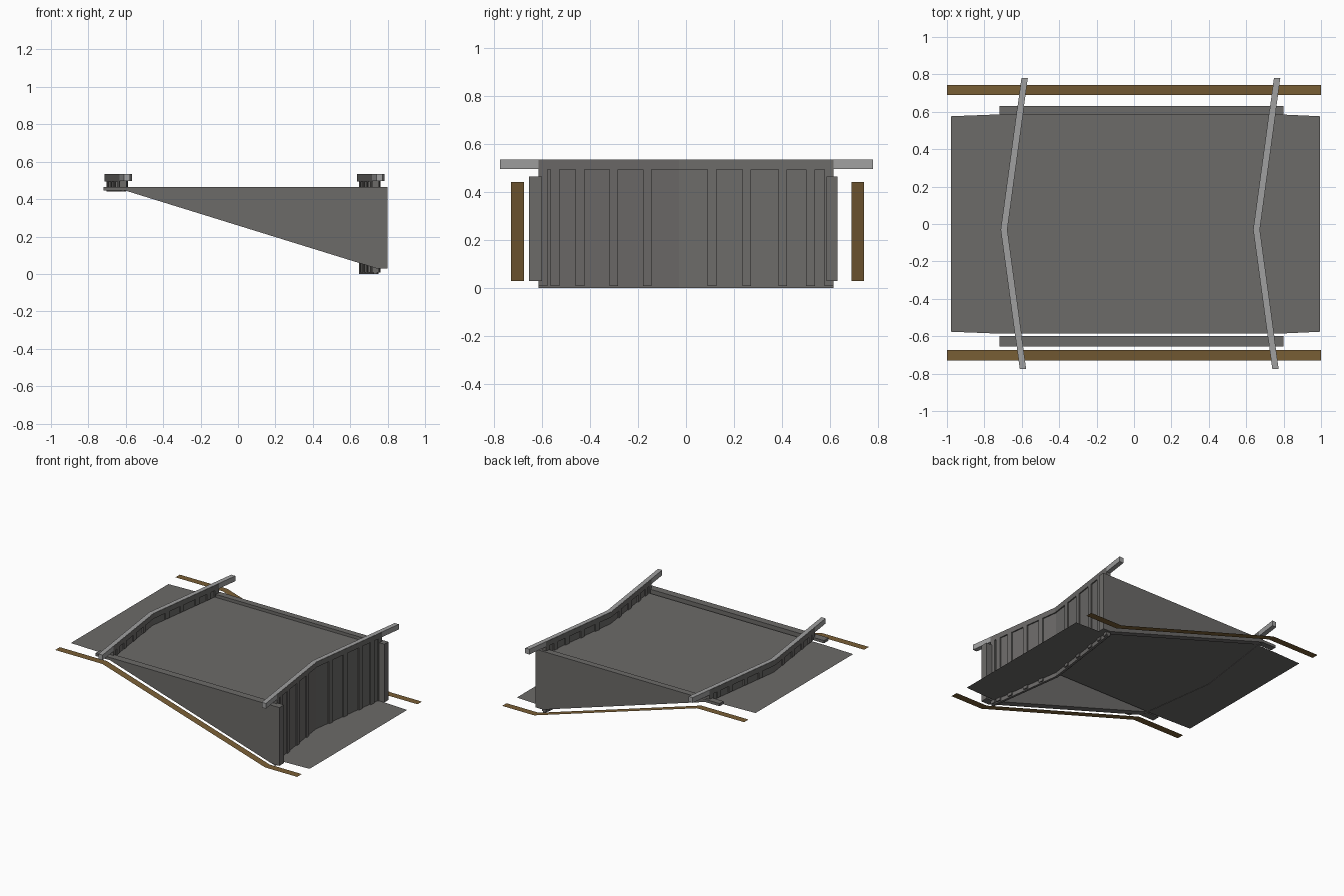
import bpy

if "Cube" in bpy.data.objects:
    bpy.data.objects.remove(bpy.data.objects["Cube"])


def material(name, rgb):
    m = bpy.data.materials.new(name)
    m.diffuse_color = (*rgb, 1)
    m.use_nodes = True
    m.node_tree.nodes["Principled BSDF"].inputs["Base Color"].default_value = m.diffuse_color
    return m


STONE = material("dark_grey", (0.15, 0.145, 0.14))
METAL = material("light_grey", (0.35, 0.35, 0.35))
EARTH = material("earth_brown", (0.19, 0.112, 0.036))

APEX_Y, SLOPE = -0.03, 0.136      # shape shared by both V-shaped gates


def add(name, verts, faces, mat):
    me = bpy.data.meshes.new(name)
    me.from_pydata(verts, [], faces)
    me.materials.append(mat)
    ob = bpy.data.objects.new(name, me)
    bpy.context.collection.objects.link(ob)
    return ob


def vee(x0, y):
    return x0 + SLOPE * abs(y - APEX_Y)


def v_bar(name, x0, y0, y1, z0, z1, thick, mat):
    """Upright bar following the V line between y0 and y1."""
    ys = [y0, APEX_Y, y1] if y0 < APEX_Y < y1 else [y0, y1]
    verts, faces = [], []
    for y in ys:
        x = vee(x0, y)
        h = thick / 2
        verts += [(x - h, y, z0), (x + h, y, z0), (x + h, y, z1), (x - h, y, z1)]
    for i in range(len(ys) - 1):
        a, b = 4 * i, 4 * i + 4
        for j in range(4):
            k = (j + 1) % 4
            faces.append((a + j, a + k, b + k, b + j))
    n = len(verts)
    faces += [(3, 2, 1, 0), (n - 4, n - 3, n - 2, n - 1)]
    # outward winding for the whole bar
    faces = [tuple(reversed(f)) for f in faces[:-2]] + \
            [tuple(reversed(f)) for f in faces[-2:]]
    ob = add(name, verts, faces, mat)
    import bmesh
    bm = bmesh.new()
    bm.from_mesh(ob.data)
    bmesh.ops.recalc_face_normals(bm, faces=bm.faces)
    bm.to_mesh(ob.data)
    bm.free()


# Side walls: wedge profile extruded across y
profile = [(-0.72, 0.445), (-0.60, 0.445), (0.74, 0.03),
           (0.80, 0.03), (0.80, 0.465), (-0.72, 0.465)]
for name, y0, y1 in (("front_wall", -0.655, -0.60), ("back_wall", 0.585, 0.632)):
    n = len(profile)
    verts = [(x, y, z) for y in (y0, y1) for x, z in profile]
    faces = [tuple(range(n)), tuple(reversed(range(n, 2 * n)))]
    faces += [(i, i + n, (i + 1) % n + n, (i + 1) % n) for i in range(n)]
    add(name, verts, faces, STONE)

# Bank strips: thin sheets following the slope beside the walls
path = [(-1, 0.443), (-0.61, 0.443), (0.735, 0.03), (1, 0.03)]
for name, y0, y1 in (("front_bank", -0.73, -0.675), ("back_bank", 0.69, 0.742)):
    verts = [(x, y, z) for x, z in path for y in (y0, y1)]
    faces = [(2 * i, 2 * i + 2, 2 * i + 3, 2 * i + 1) for i in range(3)]
    add(name, verts, faces, EARTH)

# Water sheets, ending on the V line of the lower gate
GATE_LOW, GATE_HIGH = 0.655, -0.695
W = 0.585
vline = [(vee(GATE_LOW, y), y) for y in (-W, APEX_Y, W)]
high = [(-0.978, 0.576), (-0.978, -0.576), (-0.75, -W)] + vline + [(-0.75, W)]
low = vline[::-1] + [(0.80, -W), (0.995, -0.576), (0.995, 0.576), (0.80, W)]
for name, pts, z in (("upper_water", high, 0.442), ("lower_water", low, 0.03)):
    add(name, [(x, y, z) for x, y in pts], [tuple(range(len(pts)))], STONE)

# Gates: thin panel, upright battens, header and long balance beam
battens = (-0.615, -0.565, -0.46, -0.32, -0.18, 0.09, 0.235, 0.385, 0.50, 0.578)
for name, x0, z0 in (("lower_gate", GATE_LOW, 0.0), ("upper_gate", GATE_HIGH, 0.44)):
    v_bar(name + "_panel", x0, -0.615, 0.615, z0, 0.50, 0.018, STONE)
    for y in battens:
        v_bar(name + "_batten", x0, y, y + 0.037, z0 + 0.008, 0.50, 0.036, STONE)
    v_bar(name + "_header", x0, -0.615, 0.615, 0.495, 0.533, 0.036, STONE)
    v_bar(name + "_beam", x0, -0.775, 0.78, 0.496, 0.535, 0.034, METAL)
